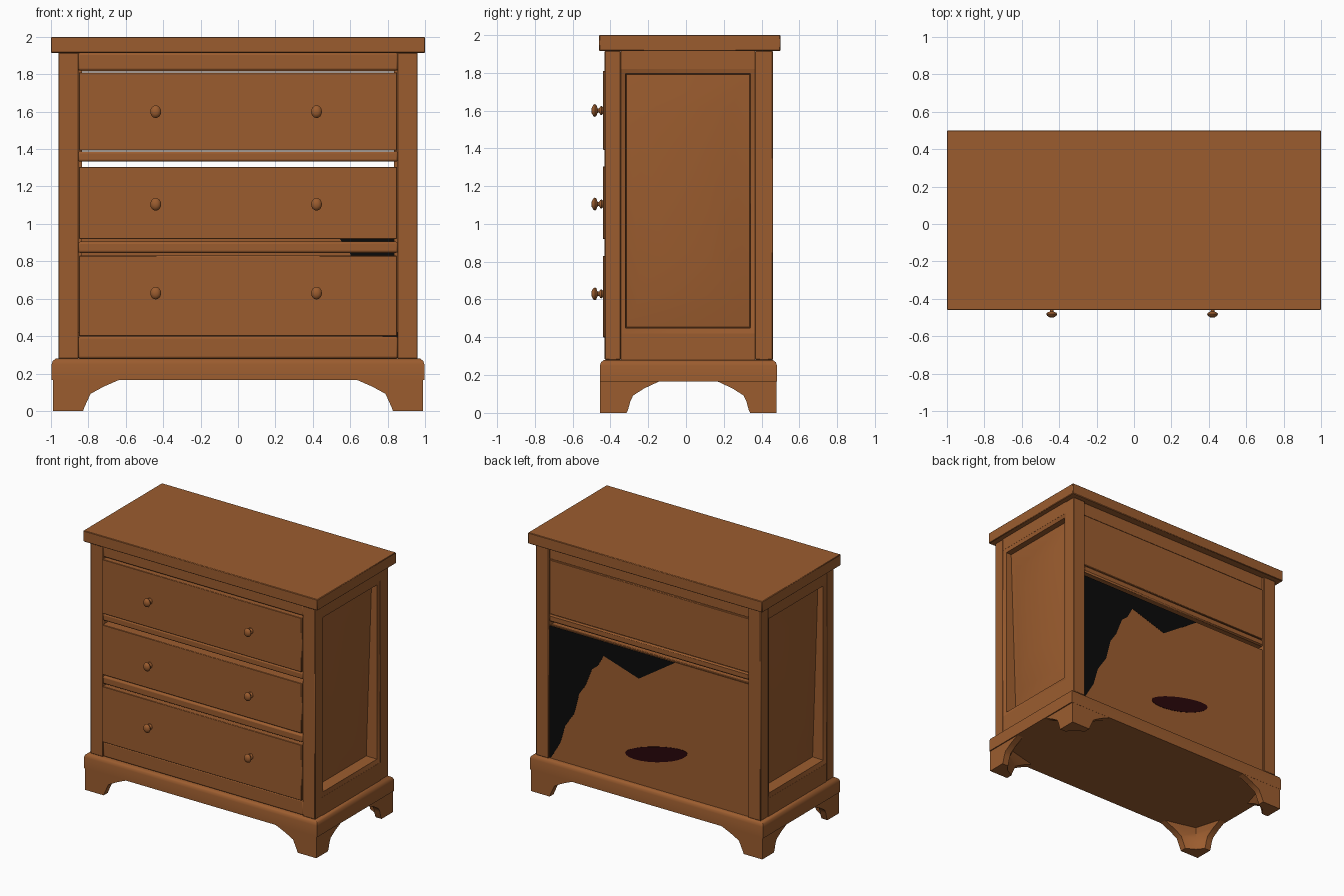
import bpy, bmesh, math
from mathutils import Vector

if "Cube" in bpy.data.objects:
    bpy.data.objects.remove(bpy.data.objects["Cube"])


def material(name, rgb):
    m = bpy.data.materials.new(name)
    m.diffuse_color = (*rgb, 1)
    m.use_nodes = True
    m.node_tree.nodes["Principled BSDF"].inputs["Base Color"].default_value = m.diffuse_color
    return m


wood = material("brown wood", (0.33, 0.108, 0.028))
black = material("black", (0.003, 0.003, 0.003))
stain = material("dark red", (0.022, 0.002, 0.003))


def finish(name, bm, mat=wood, bevel=0.0, segments=1):
    bmesh.ops.recalc_face_normals(bm, faces=bm.faces)
    me = bpy.data.meshes.new(name)
    bm.to_mesh(me)
    bm.free()
    me.materials.append(mat)
    ob = bpy.data.objects.new(name, me)
    bpy.context.collection.objects.link(ob)
    if bevel:
        mod = ob.modifiers.new("bevel", 'BEVEL')
        mod.width = bevel
        mod.segments = segments
    bpy.ops.object.select_all(action='DESELECT')
    ob.select_set(True)
    bpy.context.view_layer.objects.active = ob
    bpy.ops.object.shade_smooth_by_angle(angle=math.radians(40))
    return ob


def box(name, x, y, z, bevel=0.0, mat=wood, segments=1):
    bm = bmesh.new()
    bmesh.ops.create_cube(bm, size=1)
    for v in bm.verts:
        v.co = Vector([(a + b) / 2 + c * (b - a) for (a, b), c in zip((x, y, z), v.co)])
    return finish(name, bm, mat, bevel, segments)


def loft(bm, rings):
    """Skin a stack of equal-length closed rings and cap both ends."""
    rows = [[bm.verts.new(p) for p in r] for r in rings]
    n = len(rows[0])
    for a, b in zip(rows, rows[1:]):
        for i in range(n):
            bm.faces.new((a[i], a[(i + 1) % n], b[(i + 1) % n], b[i]))
    bm.faces.new(rows[0])
    bm.faces.new(rows[-1])


def plate(name, outline, y0, y1, mat):
    bm = bmesh.new()
    loft(bm, [[(x, y, z) for x, z in outline] for y in (y0, y1)])
    return finish(name, bm, mat)


# Top board
box("top_board", (-1, 1), (-0.46, 0.5), (1.915, 2), 0.004)

# Base plinth with rounded upper edge
bm = bmesh.new()
loft(bm, [[(sx * (0.996 - d), 0.0125 + sy * (0.4685 - d), z)
           for sx, sy in ((-1, -1), (1, -1), (1, 1), (-1, 1))]
          for z, d in ((0.165, 0), (0.25, 0), (0.268, 0.006), (0.28, 0.022))])
finish("base_plinth", bm)

# Bracket feet: corner wedges spreading towards the plinth
for sx, side in ((-1, "left"), (1, "right")):
    for cy, sy, end in ((-0.455, 1, "front"), (0.48, -1, "back")):
        bm = bmesh.new()
        rings = []
        for z, w, d, e in ((0, 0.160, 0.140, 0.09), (0.015, 0.165, 0.148, 0.09),
                           (0.06, 0.185, 0.160, 0.09), (0.092, 0.20, 0.175, 0.095),
                           (0.13, 0.27, 0.235, 0.10), (0.165, 0.35, 0.310, 0.11)):
            pts = ((0, 0), (w, 0), (w, 0.05), (e, e), (0.05, d), (0, d))
            rings.append([(sx * (0.988 - a), cy + sy * b, z) for a, b in pts])
        loft(bm, rings)
        finish(f"{end}_{side}_foot", bm)

# Corner posts, side frames and recessed side panels
for s, side in ((-1, "left"), (1, "right")):
    def span(a, b):
        return (min(s * a, s * b), max(s * a, s * b))
    box(f"front_{side}_post", span(0.852, 0.96), (-0.43, -0.345), (0.28, 1.915), 0.004)
    box(f"back_{side}_post", span(0.852, 0.96), (0.365, 0.46), (0.28, 1.915), 0.004)
    box(f"{side}_upper_rail", span(0.87, 0.96), (-0.345, 0.365), (1.82, 1.915))
    box(f"{side}_lower_rail", span(0.87, 0.96), (-0.345, 0.365), (0.28, 0.42))
    # sloped trim leading down to a gently raised panel, deeper at the bottom;
    # each ring: depth at top, depth at bottom, y range, z range
    bm = bmesh.new()
    loft(bm, [[(s * xb, a, c), (s * xb, b, c), (s * xt, b, d), (s * xt, a, d)]
              for xt, xb, a, b, c, d in (
                  (0.835, 0.835, -0.345, 0.365, 0.42, 1.82),
                  (0.959, 0.959, -0.345, 0.365, 0.42, 1.82),
                  (0.948, 0.948, -0.32, 0.34, 0.45, 1.795),
                  (0.905, 0.860, -0.316, 0.336, 0.454, 1.791),
                  (0.918, 0.890, -0.24, 0.24, 0.62, 1.62),
                  (0.925, 0.915, -0.12, 0.12, 0.85, 1.4))])
    finish(f"{side}_panel", bm)

# Front rails between the drawers
for name, z0, z1, y in (("front_top_rail", 1.82, 1.915, -0.425),
                        ("upper_divider", 1.333, 1.388, -0.432),
                        ("lower_divider", 0.845, 0.905, -0.432),
                        ("front_bottom_rail", 0.28, 0.398, -0.425)):
    box(name, (-0.856, 0.856), (y, -0.36), (z0, z1), 0.012, segments=2)

# Full-depth drawers with turned knobs
knob = ((0.012, -0.435), (0.024, -0.446), (0.022, -0.453), (0.011, -0.460),
        (0.012, -0.468), (0.030, -0.475), (0.034, -0.482), (0.029, -0.491),
        (0.014, -0.499))
for name, z0, z1, kz, back in (("top", 1.392, 1.81, 1.60, 0.448),
                               ("middle", 0.92, 1.305, 1.105, 0.43),
                               ("bottom", 0.40, 0.83, 0.63, 0.43)):
    box(f"{name}_drawer", (-0.851, 0.851), (-0.44, back), (z0, z1), 0.003)
    for kx, side in ((-0.44, "left"), (0.42, "right")):
        bm = bmesh.new()
        loft(bm, [[(kx + 0.85 * r * math.cos(t * math.tau / 16), y,
                    kz + r * math.sin(t * math.tau / 16)) for t in range(16)]
                  for r, y in knob])
        finish(f"{name}_{side}_knob", bm)

# Back rails and lower back panel
box("back_top_rail", (-0.856, 0.856), (0.40, 0.44), (1.815, 1.915))
box("back_divider", (-0.856, 0.856), (0.39, 0.452), (1.333, 1.388), 0.01)
box("lower_back_panel", (-0.854, 0.854), (0.440, 0.446), (0.28, 1.303))

# Black area showing on both faces of the lower back panel
plate("black_patch", [(0.853, 1.302), (-0.22, 1.30), (0.09, 1.095), (0.39, 1.19),
                      (0.44, 1.10), (0.49, 1.06), (0.545, 0.92), (0.60, 0.84),
                      (0.64, 0.68), (0.72, 0.56), (0.76, 0.42), (0.84, 0.285),
                      (0.853, 0.285)], 0.4385, 0.4475, black)

# Dark red irregular stain on the back
oval = []
for i in range(24):
    a = i * math.tau / 24
    u = 0.265 * math.cos(a)
    w = (0.05 if a < math.pi else 0.07) * math.sin(a)
    oval.append((-0.06 + u, 0.56 + w - 0.25 * u))
plate("red_stain", oval, 0.445, 0.449, stain)
